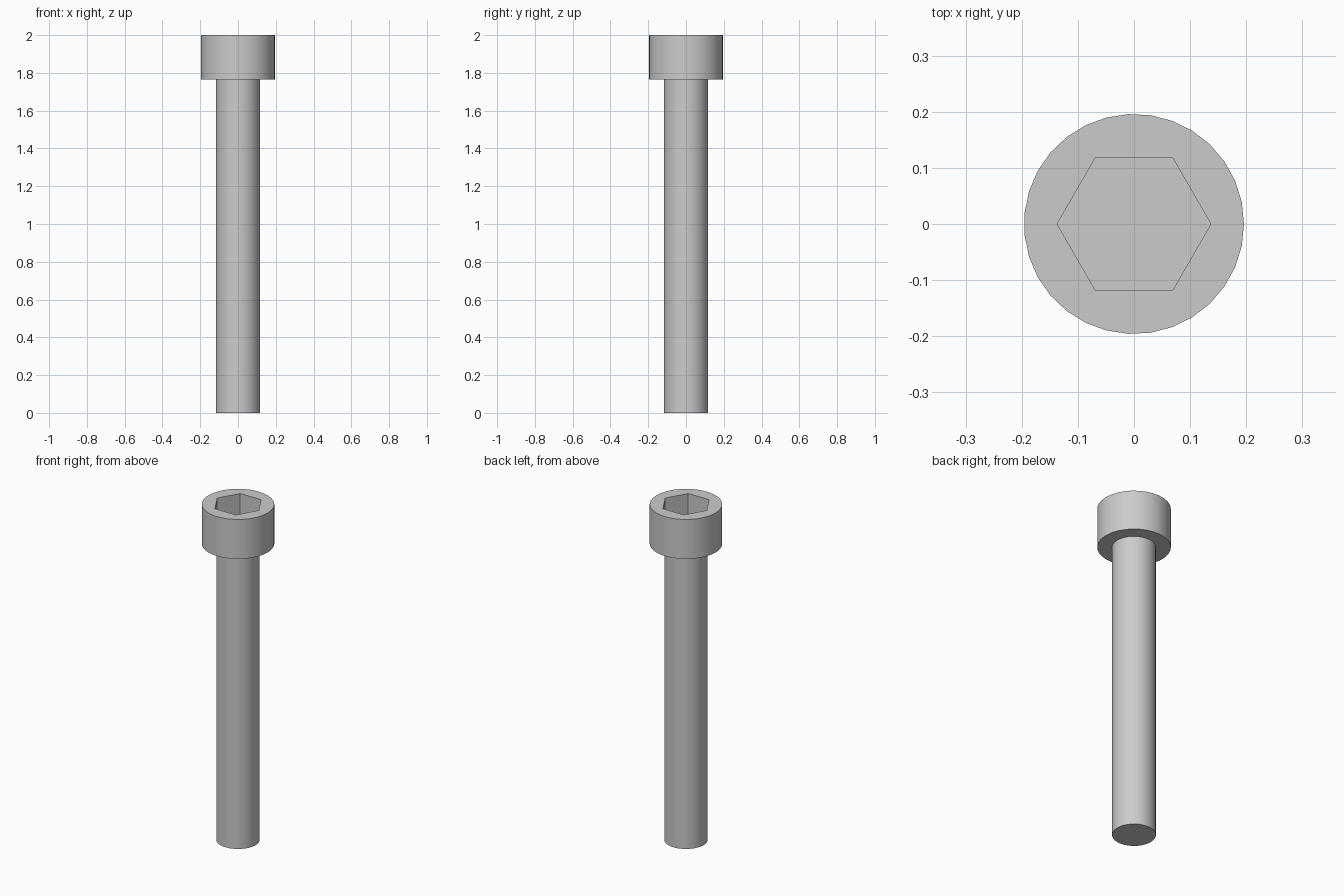
import bpy, bmesh
from math import cos, sin, tau, radians

SIDES = 31
HEAD_R, SHAFT_R, SOCKET_R = 0.196, 0.117, 0.137
TOP, HEAD_BASE, SOCKET_FLOOR = 2.0, 1.765, 1.845

if "Cube" in bpy.data.objects:
    bpy.data.objects.remove(bpy.data.objects["Cube"])

steel = bpy.data.materials.new("grey steel")
steel.use_nodes = True
steel.diffuse_color = (0.6, 0.6, 0.6, 1)
steel.node_tree.nodes["Principled BSDF"].inputs["Base Color"].default_value = (0.6, 0.6, 0.6, 1)


def ring(bm, radius, z, sides=SIDES):
    return [bm.verts.new((radius * cos(tau * i / sides), radius * sin(tau * i / sides), z))
            for i in range(sides)]


def wall(bm, low, high):
    """Join two rings with quads."""
    n = len(low)
    for i in range(n):
        j = (i + 1) % n
        bm.faces.new((low[i], low[j], high[j], high[i]))


def rim_edges(bm, loop):
    return [bm.edges.get((loop[i - 1], loop[i])) for i in range(len(loop))]


def finish(bm, name):
    mesh = bpy.data.meshes.new(name)
    bm.to_mesh(mesh)
    bm.free()
    mesh.materials.append(steel)
    obj = bpy.data.objects.new(name, mesh)
    bpy.context.collection.objects.link(obj)
    bpy.ops.object.select_all(action='DESELECT')
    obj.select_set(True)
    bpy.context.view_layer.objects.active = obj
    bpy.ops.object.shade_smooth_by_angle(angle=radians(30))
    return obj


# Shaft: plain cylinder, open where it meets the head
bm = bmesh.new()
bottom, top = ring(bm, SHAFT_R, 0), ring(bm, SHAFT_R, HEAD_BASE)
wall(bm, bottom, top)
bm.faces.new(bottom[::-1])
finish(bm, "shaft")

# Head: underside collar, outer wall and hexagonal socket
bm = bmesh.new()
collar = ring(bm, SHAFT_R, HEAD_BASE)
lower, upper = ring(bm, HEAD_R, HEAD_BASE), ring(bm, HEAD_R, TOP)
wall(bm, collar, lower)
wall(bm, lower, upper)
socket_rim = ring(bm, SOCKET_R, TOP, 6)
socket_floor = ring(bm, SOCKET_R, SOCKET_FLOOR, 6)
wall(bm, socket_rim, socket_floor)
bm.faces.new(socket_floor)

# Flat top between the round edge and the socket
bmesh.ops.triangle_fill(bm, use_beauty=True, use_dissolve=False, normal=(0, 0, 1),
                        edges=rim_edges(bm, upper) + rim_edges(bm, socket_rim))
bm.normal_update()
for f in bm.faces:
    if all(v.co.z > TOP - 1e-4 for v in f.verts) and f.normal.z < 0:
        f.normal_flip()
finish(bm, "head")
